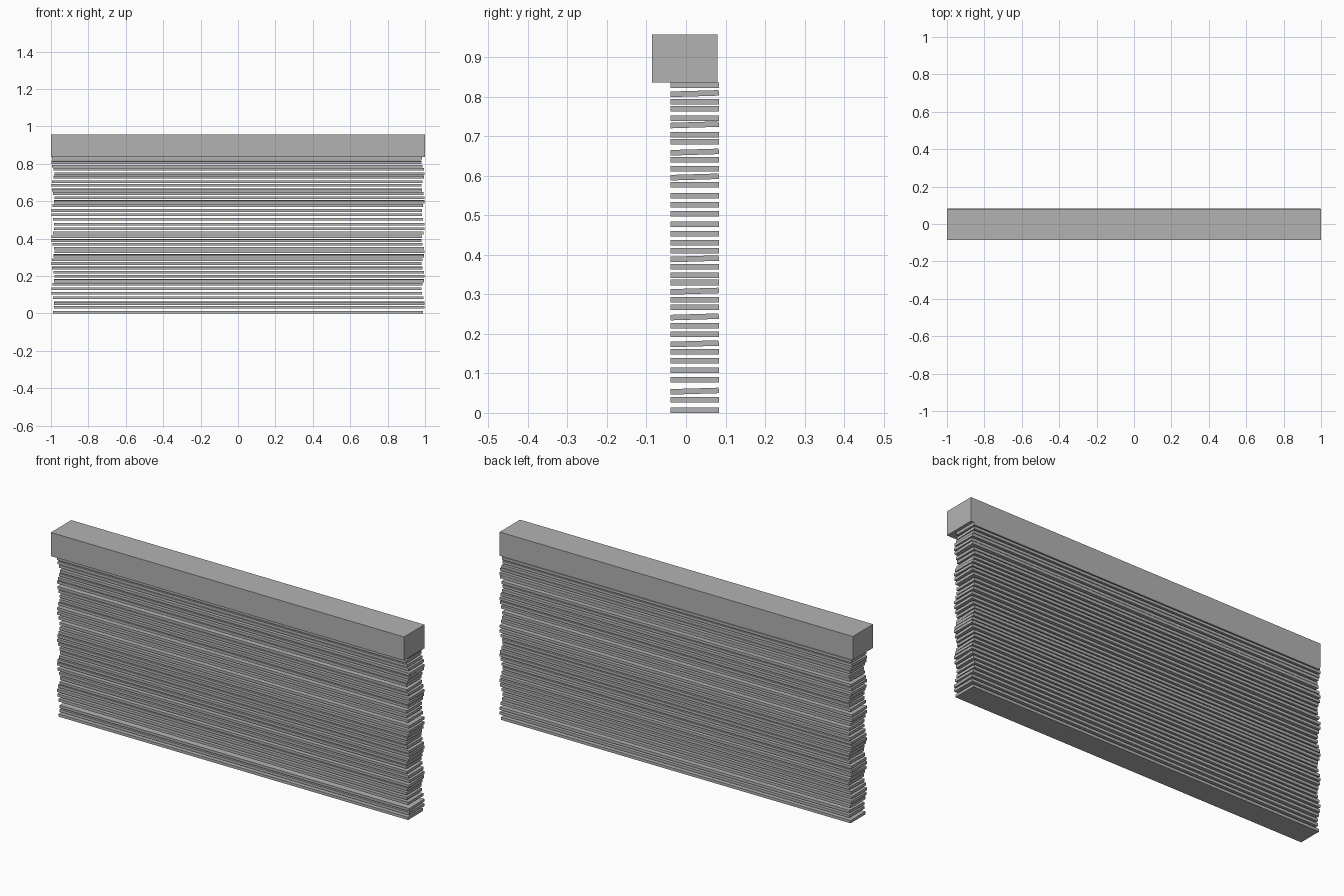
import bpy
import math

cube = bpy.data.objects.get("Cube")
if cube:
    bpy.data.objects.remove(cube, do_unlink=True)

grey = bpy.data.materials.new("plain_grey")
grey.use_nodes = True
colour = (0.45, 0.45, 0.45, 1)
grey.diffuse_color = colour
grey.node_tree.nodes["Principled BSDF"].inputs["Base Color"].default_value = colour


def box(name, centre, size, tilt=0.0):
    """Add a flat-shaded box, tilted about its long axis."""
    bpy.ops.mesh.primitive_cube_add(size=1, location=centre, rotation=(tilt, 0, 0))
    part = bpy.context.object
    part.name = name
    part.scale = size
    bpy.ops.object.transform_apply(location=False, rotation=True, scale=True)
    part.data.materials.append(grey)
    return part


# Header box that overhangs the slats at the front
box("header_box", (0, -0.003, 0.897), (2, 0.165, 0.121))

# Unevenly stacked slats, heights in thousandths
heights = [7, 33, 55, 84, 108, 132, 155, 175, 199, 220, 243, 267, 286, 308,
           330, 348, 370, 390, 410, 430, 453, 477, 504, 527, 550, 577, 597,
           618, 641, 660, 686, 704, 729, 746, 770, 787, 808, 829]
tilted = {2, 7, 10, 13, 17, 26, 29, 32, 36}
for i, height in enumerate(heights):
    sway = 0.008 * math.sin(i)
    tilt = 0.03 if i in tilted else 0.0
    box(f"slat_{i + 1}", (sway, 0.022, height / 1000), (1.98, 0.122, 0.014), tilt)
